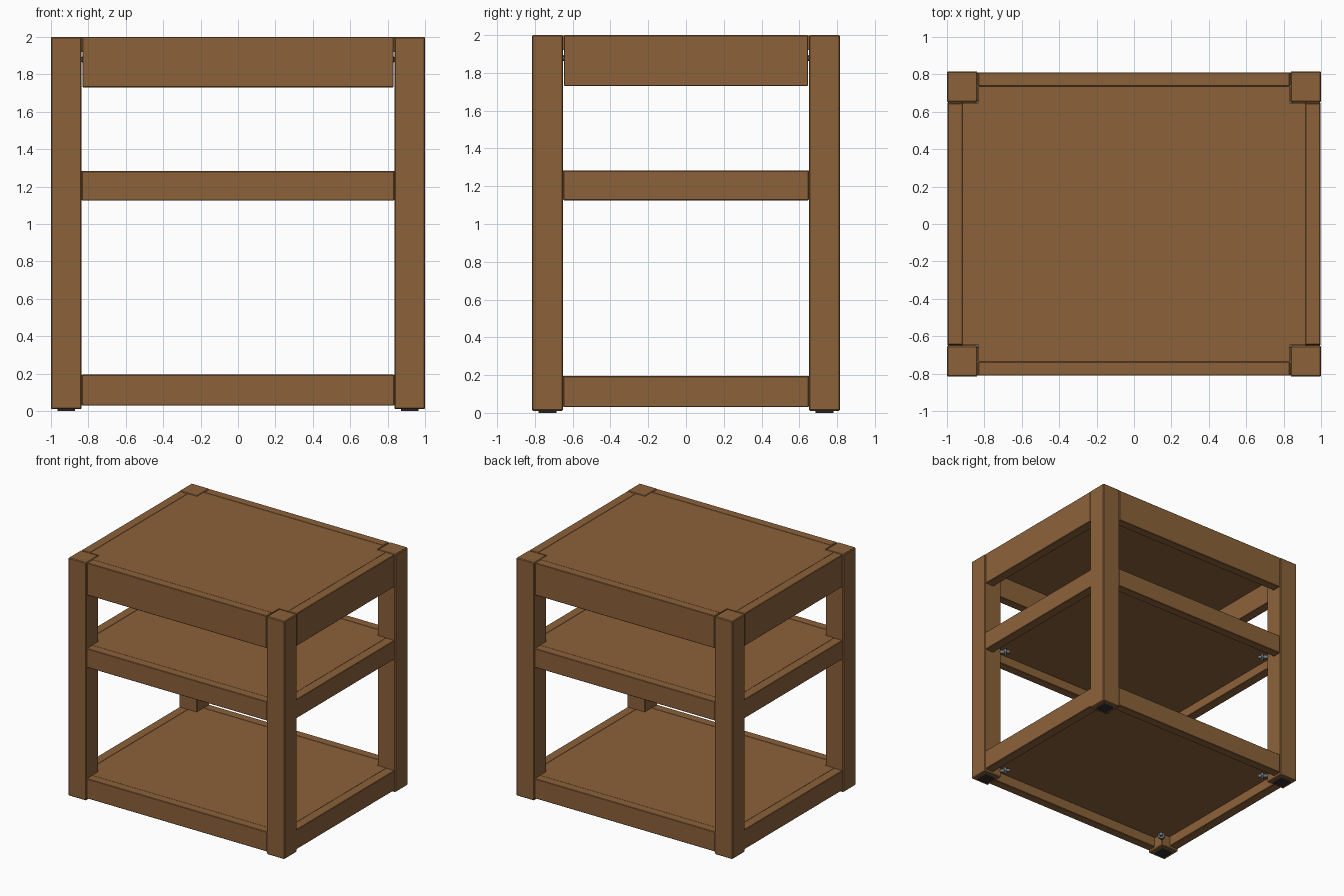
import bpy, bmesh, math
from mathutils import Vector, Matrix

if "Cube" in bpy.data.objects:
    bpy.data.objects.remove(bpy.data.objects["Cube"])


def material(name, rgb):
    m = bpy.data.materials.new(name)
    m.diffuse_color = (*rgb, 1)
    m.use_nodes = True
    m.node_tree.nodes["Principled BSDF"].inputs["Base Color"].default_value = m.diffuse_color
    return m


WOOD = material("brown wood", (0.262, 0.122, 0.042))
PAD = material("dark rubber", (0.03, 0.03, 0.033))
METAL = material("grey metal", (0.16, 0.18, 0.2))


def finish(bm, name, mat, chamfer=0):
    if chamfer:
        bmesh.ops.bevel(bm, geom=bm.edges[:], offset=chamfer, segments=1, affect='EDGES')
    bmesh.ops.recalc_face_normals(bm, faces=bm.faces[:])
    me = bpy.data.meshes.new(name)
    bm.to_mesh(me)
    bm.free()
    me.materials.append(mat)
    ob = bpy.data.objects.new(name, me)
    bpy.context.collection.objects.link(ob)
    return ob


def box(name, lo, hi, mat=WOOD, chamfer=0.004):
    lo, hi = Vector(lo), Vector(hi)
    bm = bmesh.new()
    bmesh.ops.create_cube(bm, size=1)
    for v in bm.verts:
        v.co = Vector([(lo[i] + hi[i]) / 2 + v.co[i] * (hi[i] - lo[i]) for i in range(3)])
    return finish(bm, name, mat, chamfer)


def panel(name, z0, z1, nx, ny, x=0.915, y=0.735):
    # board with its four corners notched around the legs
    quarter = [(x, ny), (nx, ny), (nx, y)]
    pts = quarter + [(-a, b) for a, b in reversed(quarter)]
    pts += [(-a, -b) for a, b in quarter] + [(a, -b) for a, b in reversed(quarter)]
    bm = bmesh.new()
    f = bm.faces.new([bm.verts.new((a, b, z0)) for a, b in pts])
    ext = bmesh.ops.extrude_face_region(bm, geom=[f])
    bmesh.ops.translate(bm, vec=(0, 0, z1 - z0),
                        verts=[v for v in ext["geom"] if isinstance(v, bmesh.types.BMVert)])
    return finish(bm, name, WOOD)


def rod(bm, start, direction, length, radius, sides):
    rot = direction.to_track_quat('Z', 'Y').to_matrix().to_4x4()
    bmesh.ops.create_cone(bm, cap_ends=True, segments=sides, radius1=radius, radius2=radius,
                          depth=length,
                          matrix=Matrix.Translation(start + direction * length / 2) @ rot)


corners = [(sx, sy) for sx in (-1, 1) for sy in (-1, 1)]


def span(s, a, b):
    return sorted((s * a, s * b))


# legs and their foot pads
for sx, sy in corners:
    tag = ("front" if sy < 0 else "back") + ("_left" if sx < 0 else "_right")
    x, y = span(sx, 0.835, 1.0), span(sy, 0.65, 0.815)
    box(tag + "_leg", (x[0], y[0], 0.011), (x[1], y[1], 2.0), chamfer=0.006)
    x, y = span(sx, 0.87, 0.965), span(sy, 0.685, 0.78)
    box(tag + "_foot_pad", (x[0], y[0], 0), (x[1], y[1], 0.012), PAD, 0)

# three tiers: rails, inset board and corner bolts
for tier, z0, z1, gap in (("top", 1.73, 2.0, 0.004),
                          ("middle", 1.125, 1.283, 0),
                          ("bottom", 0.03, 0.195, 0)):
    ex, ey = 0.835 - gap, 0.65 - gap
    for s in (-1, 1):
        y = span(s, 0.735, 0.81)
        box(f"{tier}_{'front' if s < 0 else 'back'}_rail", (-ex, y[0], z0), (ex, y[1], z1))
        x = span(s, 0.915, 0.995)
        box(f"{tier}_{'left' if s < 0 else 'right'}_rail", (x[0], -ey, z0), (x[1], ey, z1))
    panel(tier + "_board", z1 - 0.08, z1 - 0.001, ex, ey)
    zb = z1 - 0.08 - 0.042
    for sx, sy in corners:
        d = Vector((-sx, -sy, 0)).normalized()
        p = Vector((sx * 0.84, sy * 0.655, zb))
        bm = bmesh.new()
        rod(bm, p, d, 0.08, 0.014, 12)             # shaft
        rod(bm, p + d * 0.035, d, 0.02, 0.03, 6)   # nut
        finish(bm, tier + "_corner_bolt", METAL)
